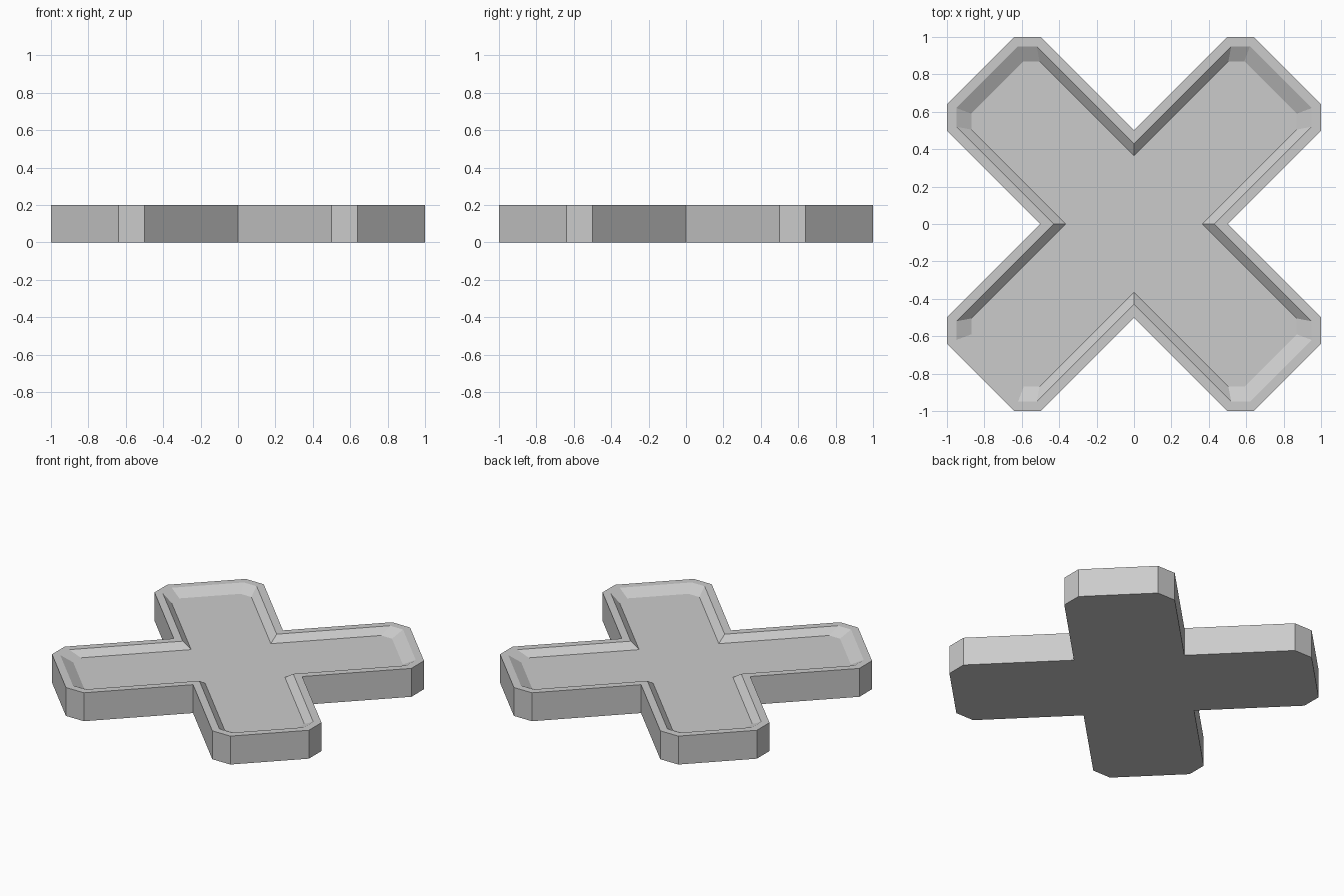
import bpy, bmesh
from mathutils import Matrix, Vector
from math import pi

if "Cube" in bpy.data.objects:
    bpy.data.objects.remove(bpy.data.objects["Cube"])


def ring(bm, notch, tip, near, far, z):
    """X-shaped outline: one diagonal arm repeated four times."""
    arm = [(notch, 0), (tip, near), (tip, far), (far, tip), (near, tip)]
    return [bm.verts.new(Matrix.Rotation(q * pi / 2, 3, 'Z') @ Vector((x, y, z)))
            for q in range(4) for x, y in arm]


bm = bmesh.new()

# Outlines: base, outer rim, inner rim, recessed floor
rings = [
    ring(bm, 0.5, 1.0, 0.5, 0.64, 0.0),
    ring(bm, 0.5, 1.0, 0.5, 0.64, 0.2),
    ring(bm, 0.43, 0.95, 0.52, 0.62, 0.2),
    ring(bm, 0.365, 0.87, 0.505, 0.59, 0.158),
]

# Walls, flat rim and sloped recess sides
for lo, hi in zip(rings, rings[1:]):
    n = len(lo)
    for i in range(n):
        j = (i + 1) % n
        bm.faces.new((lo[i], lo[j], hi[j], hi[i]))

# Underside and recess floor
bm.faces.new(reversed(rings[0]))
bm.faces.new(rings[-1])
bmesh.ops.recalc_face_normals(bm, faces=bm.faces)

mesh = bpy.data.meshes.new("cross_plate")
bm.to_mesh(mesh)
bm.free()
bpy.context.collection.objects.link(bpy.data.objects.new("cross_plate", mesh))
